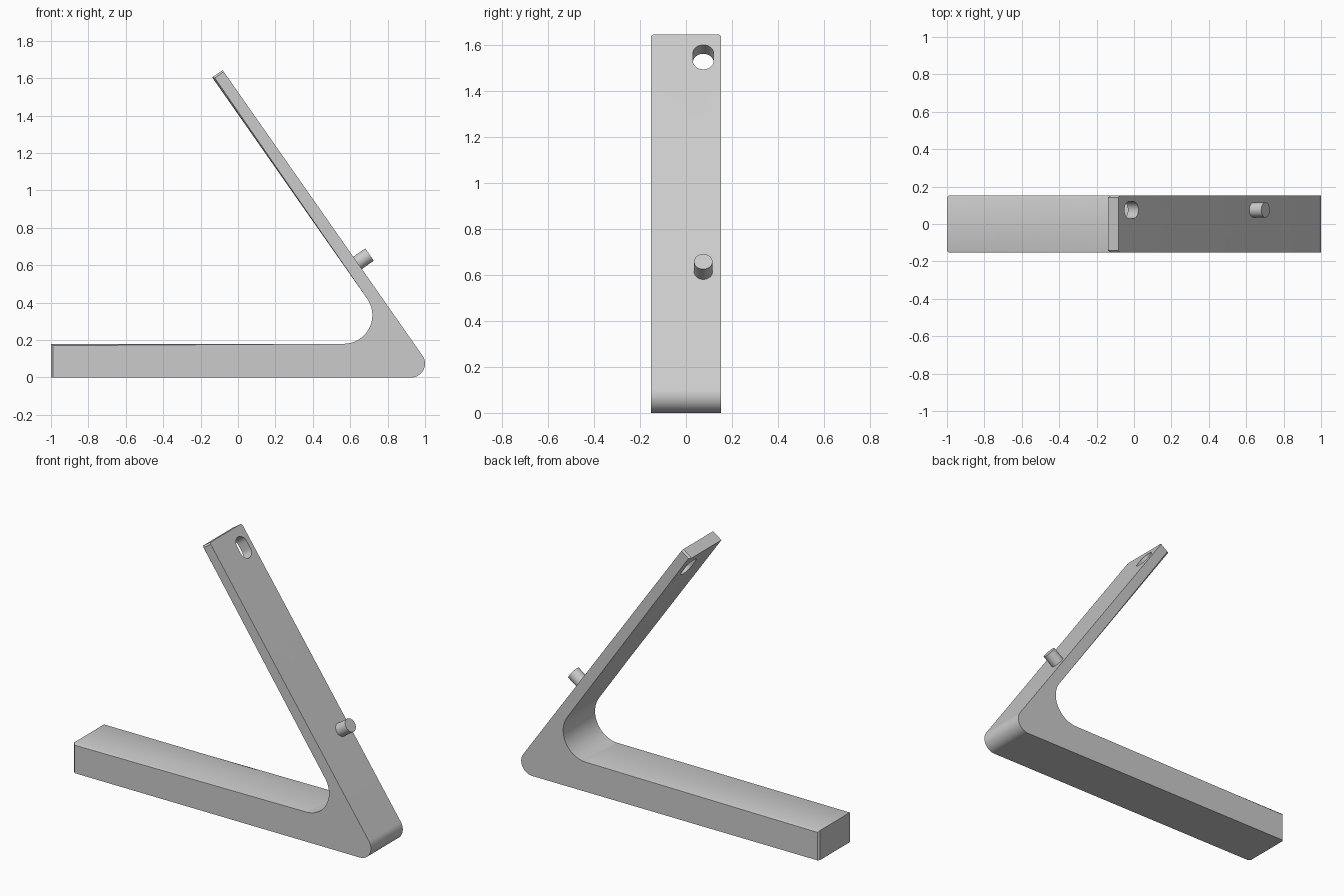
import bpy, bmesh, math
from mathutils import Vector, Matrix

cube = bpy.data.objects.get("Cube")
if cube:
    bpy.data.objects.remove(cube)

HALF = 0.153                       # half width in y
LEAN = math.radians(35)            # direction the sloping arm faces
OUT = Vector((math.cos(LEAN), 0, math.sin(LEAN)))    # outward from the arm
UP = Vector((-math.sin(LEAN), 0, math.cos(LEAN)))    # along the arm
OUTER, THICK, TIP = 0.875, 0.068, 1.393
PIN_Y = 0.075

grey = bpy.data.materials.new("plain grey")
grey.use_nodes = True
grey.diffuse_color = (0.6, 0.6, 0.6, 1)
grey.node_tree.nodes["Principled BSDF"].inputs["Base Color"].default_value = (0.6, 0.6, 0.6, 1)


def make_object(name, bm):
    bmesh.ops.recalc_face_normals(bm, faces=bm.faces)
    mesh = bpy.data.meshes.new(name)
    bm.to_mesh(mesh)
    bm.free()
    mesh.materials.append(grey)
    obj = bpy.data.objects.new(name, mesh)
    bpy.context.collection.objects.link(obj)
    return obj


def activate(obj):
    bpy.ops.object.select_all(action='DESELECT')
    obj.select_set(True)
    bpy.context.view_layer.objects.active = obj


def arc(cx, cz, r, start, end, steps):
    angles = [start + (end - start) * i / steps for i in range(steps + 1)]
    return [Vector((cx + r * math.cos(a), 0, cz + r * math.sin(a))) for a in angles]


def prism(points, offset):
    """Extrude a closed outline by an offset; returns bmesh and both rings."""
    bm = bmesh.new()
    first = [bm.verts.new(p) for p in points]
    second = [bm.verts.new(p + offset) for p in points]
    bm.faces.new(first)
    bm.faces.new(second[::-1])
    for i in range(len(points)):
        j = (i + 1) % len(points)
        bm.faces.new((first[i], second[i], second[j], first[j]))
    return bm, first, second


# Bracket outline: base end, inner fillet, arm tip, rounded heel
base_top, fillet, heel = 0.18, 0.153, 0.074
fillet_x = (OUTER - THICK - fillet - OUT.z * (base_top + fillet)) / OUT.x
outline = [Vector((-1, 0, 0)), Vector((-1, 0, base_top))]
outline += arc(fillet_x, base_top + fillet, fillet, -math.pi / 2, LEAN, 24)
outline += [OUT * (OUTER - THICK) + UP * TIP, OUT * OUTER + UP * TIP]
edge_count = len(outline) - 1
outline += arc(1 - heel, heel, heel, LEAN, -math.pi / 2, 20)
shift = Vector((0, -HALF, 0))
bm, front, back = prism([p + shift for p in outline], -2 * shift)

# Small chamfer round the inside edges and both ends
rims = [bm.edges.get((ring[i], ring[i + 1])) for ring in (front, back) for i in range(edge_count)]
bmesh.ops.bevel(bm, geom=rims, offset=0.01, offset_type='OFFSET', segments=1,
                affect='EDGES', clamp_overlap=True)
bracket = make_object("angled_bracket", bm)

# Slot through the top of the arm
slot_r, slot_half = 0.045, 0.02
centre = OUT * (OUTER - 0.2) + UP * 1.274 + Vector((0, PIN_Y, 0))
ring = arc(0, 0, slot_r, 0, math.pi, 16) + arc(0, 0, slot_r, math.pi, 2 * math.pi, 16)
ring = [centre + Vector((0, p.x, 0)) + UP * (p.z + (slot_half if i < 17 else -slot_half))
        for i, p in enumerate(ring)]
bm, _, _ = prism(ring, OUT * 0.3)
cutter = make_object("slot_cutter", bm)
cutter.hide_render = True
cut = bracket.modifiers.new("slot", 'BOOLEAN')
cut.operation = 'DIFFERENCE'
cut.solver = 'EXACT'
cut.object = cutter
activate(bracket)
bpy.ops.object.modifier_apply(modifier=cut.name)
bpy.data.objects.remove(cutter)

# Round pin standing on the outer face of the arm
bm = bmesh.new()
bmesh.ops.create_cone(bm, cap_ends=True, segments=40, radius1=0.04, radius2=0.04, depth=0.1)
pin = make_object("locating_pin", bm)
place = OUT * (OUTER + 0.028) + UP * 0.135 + Vector((0, PIN_Y, 0))
pin.matrix_world = Matrix.Translation(place) @ Vector((0, 0, 1)).rotation_difference(OUT).to_matrix().to_4x4()

for obj in (bracket, pin):
    activate(obj)
    bpy.ops.object.shade_smooth_by_angle(angle=math.radians(30))
